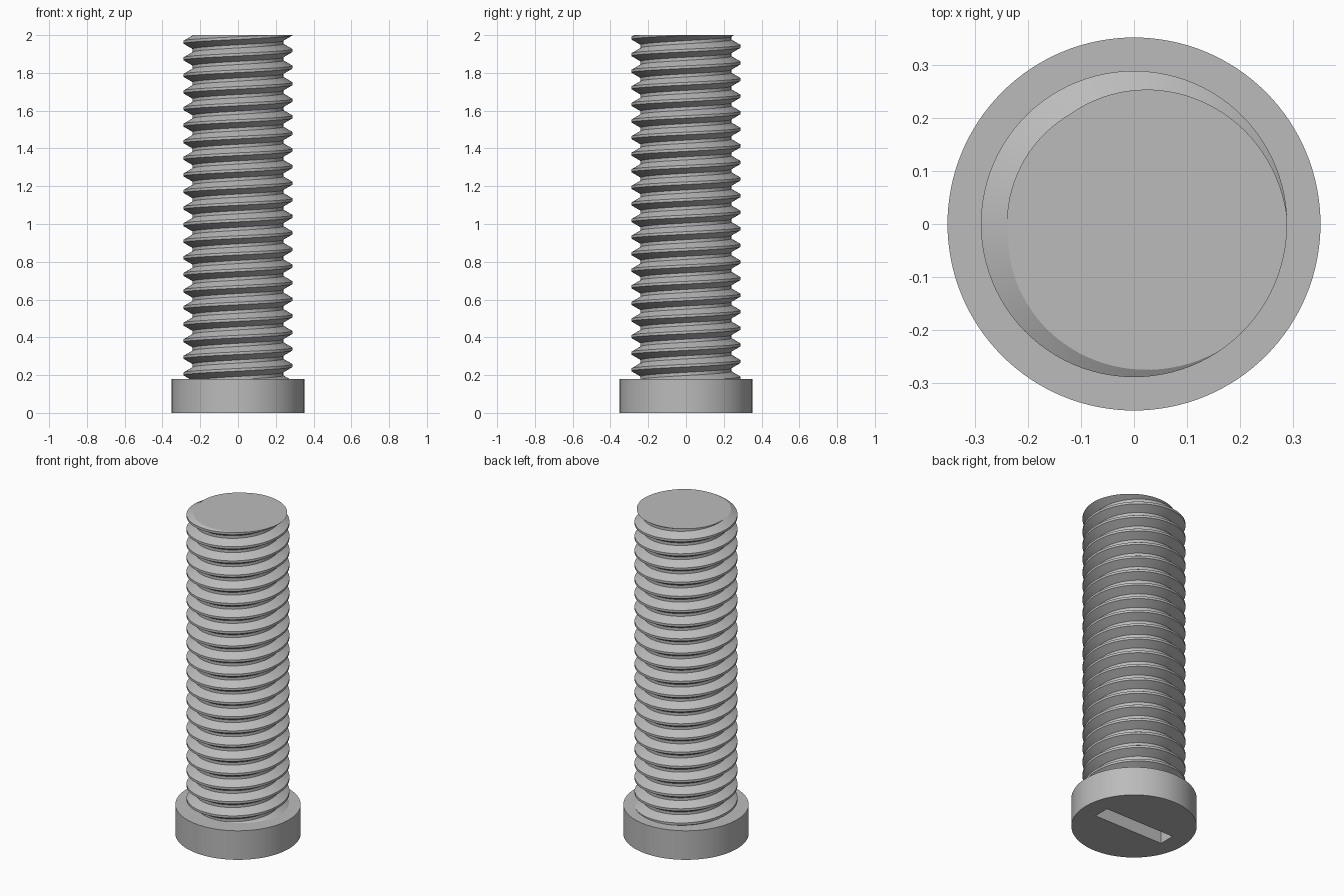
import bpy, bmesh, math

default = bpy.data.objects.get("Cube")
if default:
    bpy.data.objects.remove(default, do_unlink=True)

HEAD_RADIUS, HEAD_HEIGHT = 0.352, 0.18
TOP, CREST, ROOT, PITCH = 2.0, 0.289, 0.24, 0.0878
STEPS = 96
# thread section over one pitch: (fraction of pitch, radius)
SECTION = [(0, CREST), (0.16, CREST), (0.485, ROOT), (0.675, ROOT)]

steel = bpy.data.materials.new("steel grey")
steel.use_nodes = True
GREY = (0.5, 0.5, 0.5, 1)
steel.diffuse_color = GREY
steel.node_tree.nodes["Principled BSDF"].inputs["Base Color"].default_value = GREY


def make_object(name, bm):
    bmesh.ops.recalc_face_normals(bm, faces=bm.faces)
    mesh = bpy.data.meshes.new(name)
    bm.to_mesh(mesh)
    bm.free()
    mesh.materials.append(steel)
    obj = bpy.data.objects.new(name, mesh)
    bpy.context.collection.objects.link(obj)
    return obj


def select_only(obj):
    bpy.ops.object.select_all(action='DESELECT')
    obj.select_set(True)
    bpy.context.view_layer.objects.active = obj


# threaded shaft: sweep the section along a right-handed helix
bm = bmesh.new()
turns = math.ceil((TOP - HEAD_HEIGHT) / PITCH) + 4
start = TOP - PITCH * (turns - 2)
rings = []
for i in range(turns * STEPS):
    turn = i / STEPS
    angle = math.tau * turn + math.radians(3)
    rings.append([bm.verts.new((r * math.cos(angle), r * math.sin(angle),
                                start + PITCH * (turn + f)))
                  for f, r in SECTION])
for i in range(len(rings) - STEPS - 1):
    a = rings[i] + [rings[i + STEPS][0]]
    b = rings[i + 1] + [rings[i + STEPS + 1][0]]
    for j in range(len(SECTION)):
        bm.faces.new((a[j], b[j], b[j + 1], a[j + 1]))

# trim both ends flat and cap them
for z, side in ((TOP, 1), (HEAD_HEIGHT - 0.03, -1)):
    cut = bmesh.ops.bisect_plane(
        bm, geom=bm.verts[:] + bm.edges[:] + bm.faces[:], dist=1e-6,
        plane_co=(0, 0, z), plane_no=(0, 0, side), clear_outer=True)
    rim = [e for e in cut["geom_cut"] if isinstance(e, bmesh.types.BMEdge)]
    bmesh.ops.edgeloop_fill(bm, edges=rim)
shaft = make_object("threaded_shaft", bm)

# round head
bm = bmesh.new()
bmesh.ops.create_cone(bm, cap_ends=True, segments=128, radius1=HEAD_RADIUS,
                      radius2=HEAD_RADIUS, depth=HEAD_HEIGHT)
bmesh.ops.translate(bm, verts=bm.verts, vec=(0, 0, HEAD_HEIGHT / 2))
head = make_object("screw_head", bm)

# driver slot cut into the underside of the head
bm = bmesh.new()
bmesh.ops.create_cube(bm, size=1)
bmesh.ops.scale(bm, verts=bm.verts, vec=(0.48, 0.1, 0.24))
cutter = make_object("slot_cutter", bm)
cutter.hide_render = True
select_only(head)
slot = head.modifiers.new("slot", 'BOOLEAN')
slot.operation, slot.solver, slot.object = 'DIFFERENCE', 'EXACT', cutter
bpy.ops.object.modifier_apply(modifier=slot.name)
bpy.data.objects.remove(cutter, do_unlink=True)

for obj in (shaft, head):
    select_only(obj)
    bpy.ops.object.shade_smooth_by_angle(angle=math.radians(30))
